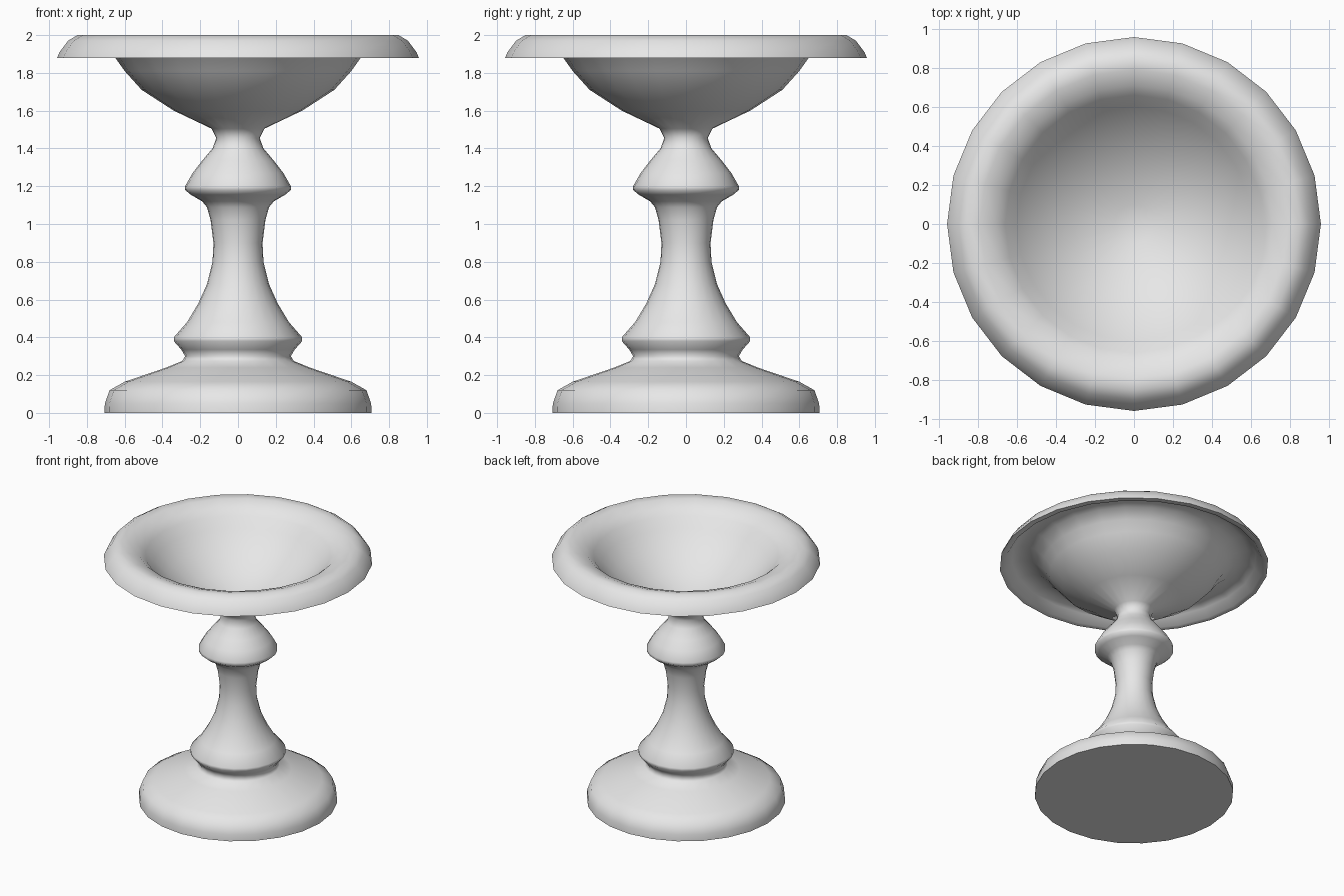
import bpy, bmesh, math
from mathutils import Vector

cube = bpy.data.objects.get("Cube")
if cube:
    bpy.data.objects.remove(cube, do_unlink=True)

SIDES = 24

# One plain stone grey
stone = bpy.data.materials.new("stone_grey")
stone.use_nodes = True
grey = (0.8, 0.8, 0.8, 1.0)
stone.diffuse_color = grey
stone.node_tree.nodes["Principled BSDF"].inputs["Base Color"].default_value = grey


def lathe(name, profile):
    """Turn a (radius, height) profile around the z axis."""
    bm = bmesh.new()
    verts = [bm.verts.new((r, 0, z)) for r, z in profile]
    edges = [bm.edges.new(pair) for pair in zip(verts, verts[1:])]
    bmesh.ops.spin(bm, geom=verts + edges, cent=Vector(), axis=Vector((0, 0, 1)),
                   angle=math.tau, steps=SIDES)
    bmesh.ops.remove_doubles(bm, verts=bm.verts, dist=0.0005)
    bmesh.ops.recalc_face_normals(bm, faces=bm.faces)
    mesh = bpy.data.meshes.new(name)
    bm.to_mesh(mesh)
    bm.free()
    mesh.materials.append(stone)
    obj = bpy.data.objects.new(name, mesh)
    bpy.context.collection.objects.link(obj)
    bpy.ops.object.select_all(action="DESELECT")
    obj.select_set(True)
    bpy.context.view_layer.objects.active = obj
    bpy.ops.object.shade_smooth_by_angle(angle=math.radians(70))
    return obj


# Round foot with a flat underside
foot = [(0, 0), (0.707, 0), (0.705, 0.05), (0.68, 0.12), (0.60, 0.165),
        (0.38, 0.24), (0.295, 0.275), (0.28, 0.30)]

# Lower collar and waisted shaft
shaft = [(0.30, 0.335), (0.34, 0.38), (0.34, 0.40), (0.27, 0.48), (0.21, 0.58),
         (0.165, 0.68), (0.135, 0.80), (0.13, 0.90), (0.145, 1.02), (0.165, 1.09)]

# Bell-shaped knob and narrow neck
knob = [(0.19, 1.12), (0.25, 1.155), (0.28, 1.18), (0.28, 1.20), (0.24, 1.27),
        (0.19, 1.335), (0.135, 1.40), (0.115, 1.455), (0.14, 1.505)]

# Underside of the bowl, running out into the hollow below the rim
bowl_outside = [(0.34, 1.60), (0.51, 1.71), (0.60, 1.81), (0.65, 1.88),
                (0.72, 1.94), (0.81, 1.955), (0.87, 1.935), (0.915, 1.88)]

# Rolled rim
rim = [(0.957, 1.88), (0.945, 1.91), (0.90, 1.97), (0.85, 2.0), (0.79, 1.995)]

# Inside of the bowl
bowl_inside = [(0.71, 1.965), (0.66, 1.92), (0.60, 1.85), (0.50, 1.75),
               (0.33, 1.63), (0.10, 1.54), (0, 1.535)]

lathe("pedestal_bowl", foot + shaft + knob + bowl_outside + rim + bowl_inside)
